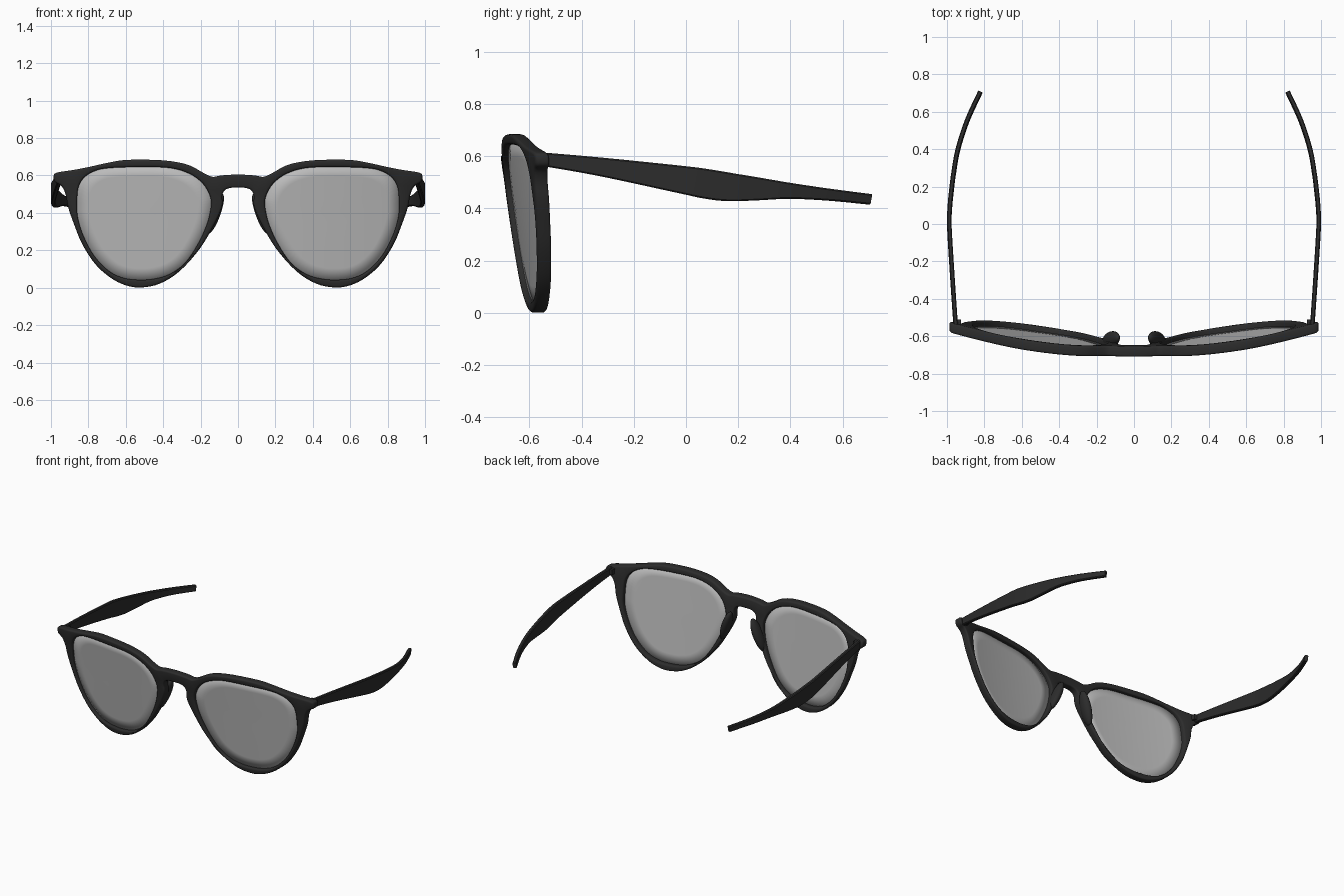
import bpy, bmesh, math
from mathutils import Vector, Matrix

if "Cube" in bpy.data.objects:
    bpy.data.objects.remove(bpy.data.objects["Cube"])


def material(name, rgba):
    m = bpy.data.materials.new(name)
    m.diffuse_color = rgba
    m.use_nodes = True
    m.node_tree.nodes["Principled BSDF"].inputs["Base Color"].default_value = m.diffuse_color
    return m


BLACK = material("matte_black", (0.025, 0.025, 0.025, 1))
GREY = material("grey_lens", (0.5, 0.5, 0.5, 0.85))
THICK = 0.055


def bend(x, depth, z):
    """Wrap the flat front round the face and tilt its lower edge back."""
    return Vector((x, depth - 0.71 + 0.135 * x * x - 0.13 * (z - 0.6), z))


def spline(pts, steps, closed):
    """Catmull-Rom curve through points of any dimension."""
    n, out = len(pts), []
    get = (lambda i: pts[i % n]) if closed else (lambda i: pts[max(0, min(n - 1, i))])
    for i in range(n if closed else n - 1):
        quad = [get(i + k) for k in (-1, 0, 1, 2)]
        for s in range(steps):
            t = s / steps
            out.append(tuple(0.5 * (2 * b + (c - a) * t + (2 * a - 5 * b + 4 * c - d) * t ** 2
                                    + (3 * b - a - 3 * c + d) * t ** 3) for a, b, c, d in zip(*quad)))
    if not closed:
        out.append(tuple(pts[-1]))
    return out


def oriented(loop, ccw):
    area = sum(a[0] * b[1] - b[0] * a[1] for a, b in zip(loop, loop[1:] + loop[:1]))
    return loop if (area > 0) == ccw else loop[::-1]


def inset(loop, d):
    """Move a loop to its left, which is always the material side."""
    out, n = [], len(loop)
    for i, (x, z) in enumerate(loop):
        (ax, az), (bx, bz) = loop[i - 1], loop[(i + 1) % n]
        tx, tz = bx - ax, bz - az
        l = math.hypot(tx, tz) or 1
        out.append((x - tz / l * d, z + tx / l * d))
    return out


def finish(bm, name, mat, mirror=False, angle=40):
    bmesh.ops.recalc_face_normals(bm, faces=bm.faces[:])
    me = bpy.data.meshes.new(name)
    bm.to_mesh(me)
    bm.free()
    me.materials.append(mat)
    ob = bpy.data.objects.new(name, me)
    bpy.context.collection.objects.link(ob)
    bpy.ops.object.select_all(action='DESELECT')
    ob.select_set(True)
    bpy.context.view_layer.objects.active = ob
    bpy.ops.object.shade_smooth_by_angle(angle=math.radians(angle))
    if mirror:
        ob.modifiers.new("mirror", 'MIRROR').use_mirror_merge = False
    return ob


def bridge(bm, a, b):
    n = len(a)
    for i in range(n):
        bm.faces.new((a[i], a[(i + 1) % n], b[(i + 1) % n], b[i]))


# Half outline of the front (x, z), from bridge top round the rim to bridge underside
half = [(0, .605), (.09, .6), (.135, .593), (.18, .611), (.25, .65), (.33, .672), (.44, .683),
        (.6, .683), (.7, .667), (.785, .648), (.87, .631), (.965, .616), (.985, .6), (.98, .567),
        (.945, .545), (.922, .5), (.908, .43), (.877, .34), (.834, .235), (.765, .128),
        (.684, .055), (.604, .014), (.52, .001), (.417, .022), (.31, .09), (.203, .21),
        (.134, .325), (.095, .405), (.083, .45), (.085, .49), (.072, .52), (.043, .533), (0, .535)]
# Lens opening (x, z)
opening = [(.86, .437), (.855, .53), (.824, .587), (.765, .624), (.684, .64), (.52, .645),
           (.364, .64), (.257, .608), (.187, .555), (.15, .49), (.145, .432), (.166, .341),
           (.214, .235), (.283, .133), (.364, .073), (.444, .048), (.52, .042), (.604, .05),
           (.684, .085), (.765, .165), (.824, .272), (.855, .368)]
outer = spline(half + [(-x, z) for x, z in half[-2:0:-1]], 4, True)
hole = spline(opening, 4, True)

# Front frame: rounded walls round each loop, then filled front and back
bm = bmesh.new()
R = 0.011
arc = [(R * (1 - math.sin(a)), R * (1 - math.cos(a))) for a in (0, math.pi / 6, math.pi / 3, math.pi / 2)]
section = arc + [(i, THICK - d) for i, d in arc[::-1]]
first, last = [], []
for loop in (oriented(outer, True), oriented(hole, False),
             oriented([(-x, z) for x, z in hole], False)):
    rings = [[bm.verts.new((x, d, z)) for x, z in inset(loop, i)] for i, d in section]
    for a, b in zip(rings, rings[1:]):
        bridge(bm, a, b)
    first.append(rings[0])
    last.append(rings[-1])
for group in (first, last):
    edges = [bm.edges.get((r[i - 1], r[i])) for r in group for i in range(len(r))]
    bmesh.ops.triangle_fill(bm, use_beauty=True, use_dissolve=False, edges=edges, normal=(0, -1, 0))
for v in bm.verts:
    v.co = bend(*v.co)
finish(bm, "front_frame", BLACK)

# Lenses: concentric rings that follow the wrap, seated in the rims
bm = bmesh.new()
edge = inset(oriented(hole, False), 0.006)
cx, cz = 0.51, 0.37
rings = []
for s in (1, .8, .6, .4, .2):
    rings.append([bm.verts.new(bend(cx + (x - cx) * s, 0.022, cz + (z - cz) * s)) for x, z in edge])
for a, b in zip(rings, rings[1:]):
    bridge(bm, a, b)
centre = bm.verts.new(bend(cx, 0.022, cz))
for i, v in enumerate(rings[-1]):
    bm.faces.new((rings[-1][i - 1], v, centre))
lens = finish(bm, "lenses", GREY, mirror=True)
lens.modifiers.new("thickness", 'SOLIDIFY').thickness = 0.005

# Temples: flat arms swept along y, stations are (y, x, top z, bottom z)
stations = [(-.56, .952, .615, .565), (-.33, .968, .595, .525), (-.02, .987, .563, .459),
            (.08, .985, .55, .438), (.17, .977, .535, .428), (.28, .963, .517, .431),
            (.4, .941, .497, .437), (.55, .893, .475, .43), (.705, .822, .455, .415)]
path = spline(stations, 4, False)
bm = bmesh.new()
rings = []
H, C = 0.012, 0.005
for i, (y, x, top, low) in enumerate(path):
    a, b = path[max(0, i - 1)], path[min(len(path) - 1, i + 1)]
    side = Vector((b[0] - a[0], a[1] - b[1], 0)).normalized()
    corners = [(H - C, top), (H, top - C), (H, low + C), (H - C, low),
               (C - H, low), (-H, low + C), (-H, top - C), (C - H, top)]
    lean = 0.18   # arm end is cut square to its downward slope
    rings.append([bm.verts.new(Vector((x, y + lean * (z - (top + low) / 2), z)) + side * o)
                  for o, z in corners])
for a, b in zip(rings, rings[1:]):
    bridge(bm, a, b)
bm.faces.new(rings[0])
bm.faces.new(rings[-1])
finish(bm, "temples", BLACK, mirror=True, angle=30)

# Nose pads: long ellipsoids along the inner rims
bm = bmesh.new()
bmesh.ops.create_uvsphere(bm, u_segments=20, v_segments=12, radius=1, matrix=
                          Matrix.Translation((.122, -.617, .395))
                          @ Matrix.Rotation(math.radians(-20), 4, 'Y')
                          @ Matrix.Rotation(math.radians(-6), 4, 'X')
                          @ Matrix.Diagonal((.028, .043, .115, 1)))
finish(bm, "nose_pads", BLACK, mirror=True)

# Hinge blocks behind the end pieces
bm = bmesh.new()
bmesh.ops.create_cube(bm, size=1, matrix=Matrix.Translation((.937, -.535, .588))
                      @ Matrix.Diagonal((.025, .05, .035, 1)))
finish(bm, "hinges", BLACK, mirror=True)
